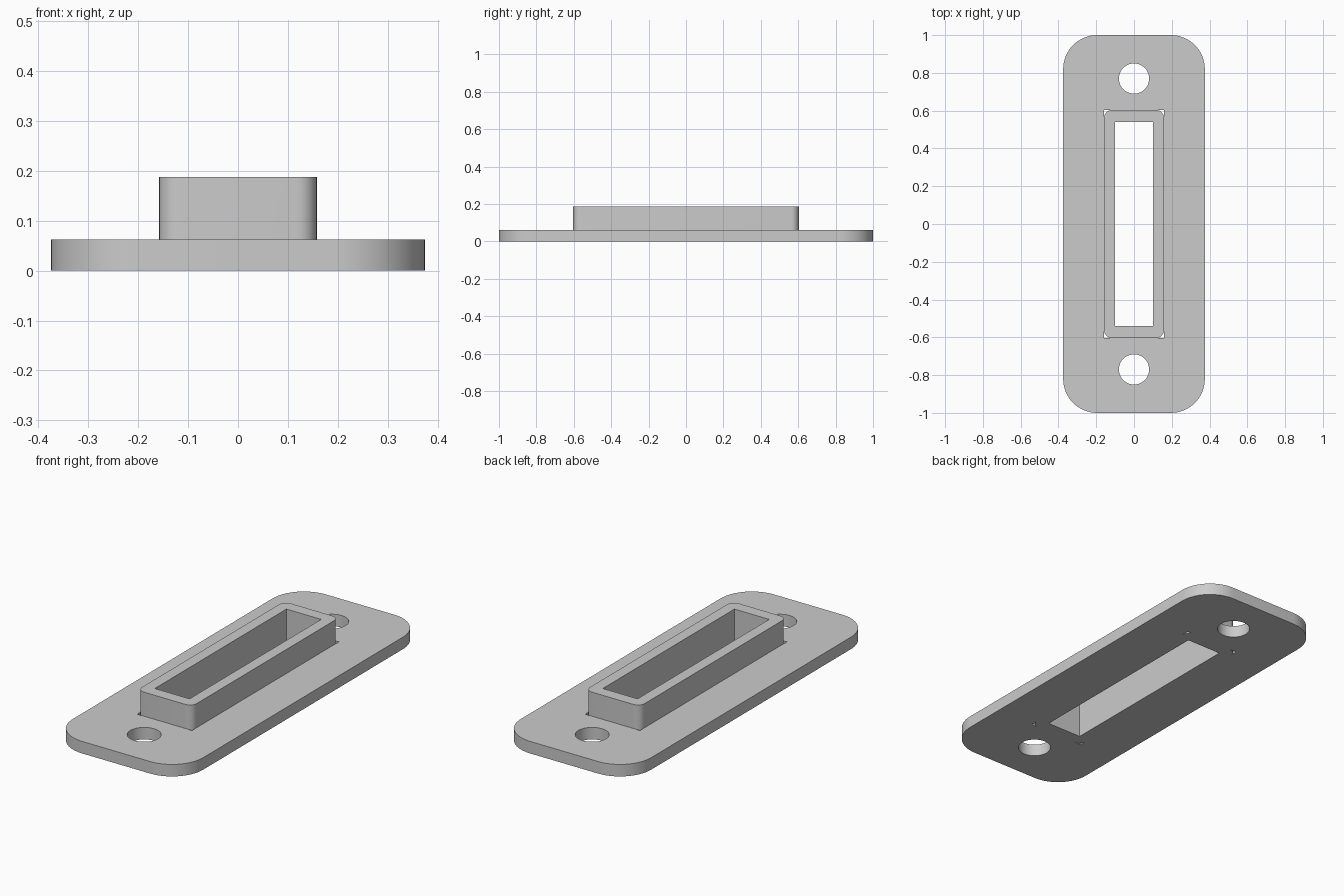
import bpy, bmesh
from math import cos, sin, pi

if "Cube" in bpy.data.objects:
    bpy.data.objects.remove(bpy.data.objects["Cube"])

PLATE_Z, COLLAR_Z = 0.0625, 0.1875
CX, CY, CR = 0.158, 0.603, 0.04      # collar outline and corner radius


def corner_arcs(hx, hy, r, n):
    """Four counter-clockwise corner arcs of a rounded rectangle."""
    arcs = []
    for k, (sx, sy) in enumerate([(1, 1), (-1, 1), (-1, -1), (1, -1)]):
        arcs.append([(sx * (hx - r) + r * cos((k + i / n) * pi / 2),
                      sy * (hy - r) + r * sin((k + i / n) * pi / 2))
                     for i in range(n + 1)])
    return arcs


def circle(y, r, n=48):
    return [(r * cos(2 * pi * i / n), y + r * sin(2 * pi * i / n)) for i in range(n)]


def fill(bm, loops, z):
    """Flat face bounded by the first loop with the others as holes."""
    edges = []
    for loop in loops:
        vs = [bm.verts.new((x, y, z)) for x, y in loop]
        edges += [bm.edges.new((vs[i - 1], vs[i])) for i in range(len(vs))]
    bmesh.ops.triangle_fill(bm, use_beauty=True, use_dissolve=False, edges=edges)


def wall(bm, loop, z0, z1):
    lo = [bm.verts.new((x, y, z0)) for x, y in loop]
    hi = [bm.verts.new((x, y, z1)) for x, y in loop]
    for i in range(len(loop)):
        bm.faces.new((lo[i - 1], lo[i], hi[i], hi[i - 1]))


# Profiles: plate outline, screw holes, slot, collar, corner reliefs
outline = sum(corner_arcs(0.375, 1.0, 0.18, 16), [])
holes = [circle(s * 0.77, 0.08) for s in (1, -1)]
slot = [(0.1, 0.54), (-0.1, 0.54), (-0.1, -0.54), (0.1, -0.54)]
arcs = corner_arcs(CX, CY, CR, 8)
corners = [(CX, CY), (-CX, CY), (-CX, -CY), (CX, -CY)]
collar = sum(arcs, [])
reliefs = [arc + [c] for arc, c in zip(arcs, corners)]
cutout = sum([[a[0], c, a[-1]] for a, c in zip(arcs, corners)], [])

# Flanged plate with raised collar, one closed solid
bm = bmesh.new()
fill(bm, [outline, slot] + holes + reliefs, 0)
fill(bm, [outline, cutout] + holes, PLATE_Z)
fill(bm, [collar, slot], COLLAR_Z)
for loop in [outline] + holes + reliefs:
    wall(bm, loop, 0, PLATE_Z)
wall(bm, collar, PLATE_Z, COLLAR_Z)
wall(bm, slot, 0, COLLAR_Z)
bmesh.ops.remove_doubles(bm, verts=bm.verts, dist=1e-5)
bmesh.ops.recalc_face_normals(bm, faces=bm.faces)

mesh = bpy.data.meshes.new("slotted_flange_plate")
bm.to_mesh(mesh)
bm.free()
obj = bpy.data.objects.new("slotted_flange_plate", mesh)
bpy.context.collection.objects.link(obj)
bpy.context.view_layer.objects.active = obj
obj.select_set(True)
bpy.ops.object.shade_smooth_by_angle()
